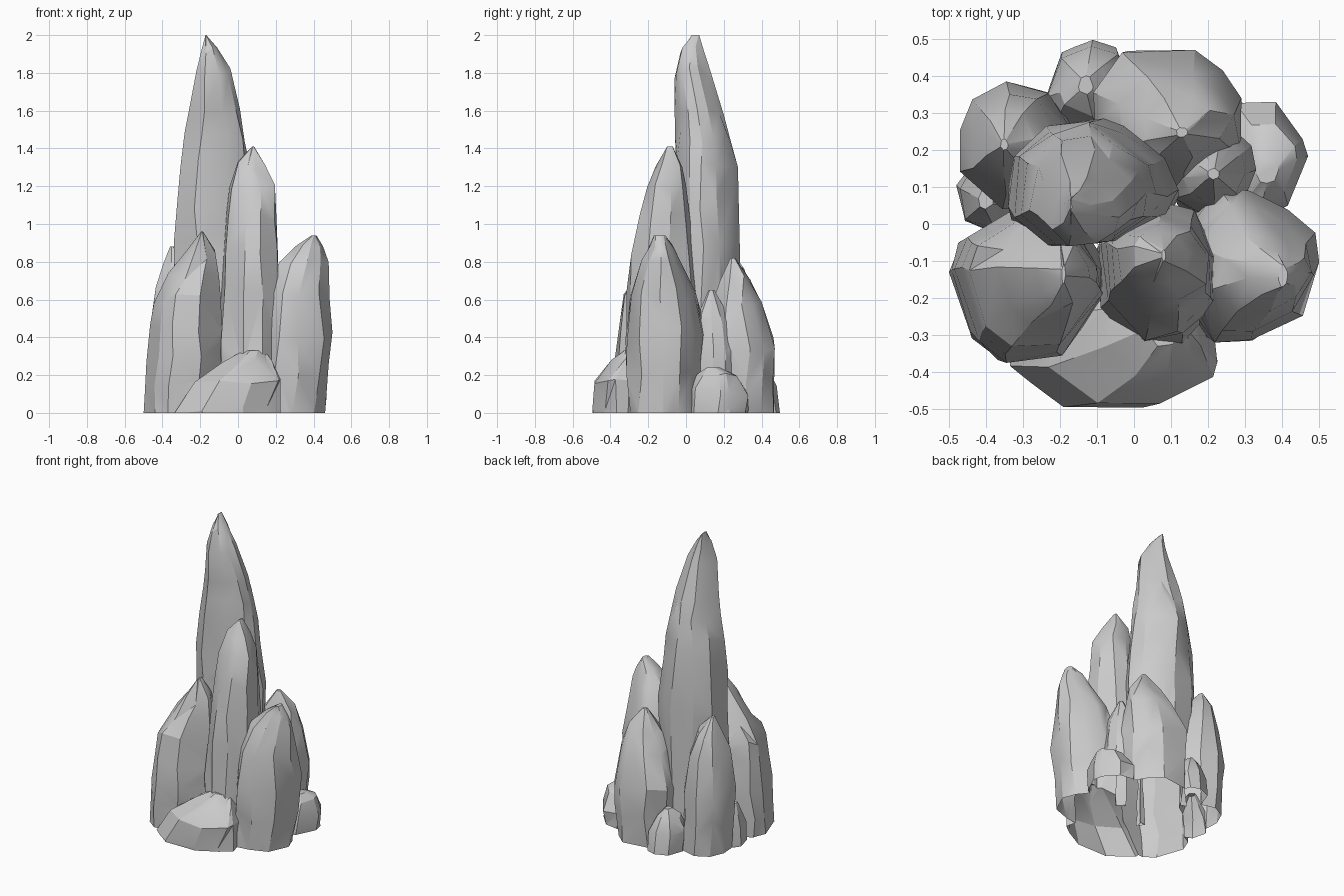
import bpy, bmesh, math, random

parts = []


def rock(name, rows, sides=9, seed=1, corner=0, push=0, rough=0.05):
    """Loft a closed faceted rock through rows of (z, x0, x1, y0, y1).
    push makes the outline fuller toward the corner angle (degrees)."""
    rng = random.Random(seed)
    step = 2 * math.pi / sides
    base = [(k + rng.uniform(-0.28, 0.28)) * step + seed for k in range(sides)]
    radii = [rng.uniform(0.97, 1.06) * (1 + push * math.cos(a - math.radians(corner)) ** 3) for a in base]
    # root the rock below ground; the root is trimmed off later
    rows = [(-0.1 - 0.003 * len(parts),) + rows[0][1:]] + rows
    # halve the long spans for extra facets
    full = [rows[0]]
    for p, q in zip(rows, rows[1:]):
        if q[0] - p[0] > 0.25:
            full.append(tuple((u + v) / 2 for u, v in zip(p, q)))
        full.append(q)
    verts, faces = [], []
    for i, (z, x0, x1, y0, y1) in enumerate(full):
        pts = []
        for a, r in zip(base, radii):
            r *= 1 + rng.uniform(-rough, rough)
            a += rng.uniform(-rough, rough) * 1.5
            pts.append((r * math.cos(a), r * math.sin(a)))
        # fit the ragged polygon exactly into the row's bounds
        lx, hx = min(p[0] for p in pts), max(p[0] for p in pts)
        ly, hy = min(p[1] for p in pts), max(p[1] for p in pts)
        inner = 0 < i < len(full) - 1
        gap = min(full[i + 1][0] - z, z - full[i - 1][0]) if inner else 0
        for px, py in pts:
            verts.append((x0 + (px - lx) / (hx - lx) * (x1 - x0),
                          y0 + (py - ly) / (hy - ly) * (y1 - y0),
                          z + rng.uniform(-0.25, 0.25) * gap))
    last = len(full) - 1
    for i in range(last):
        for k in range(sides):
            n = (k + 1) % sides
            a, b = i * sides + k, i * sides + n
            c, d = b + sides, a + sides
            # alternate the diagonals for chipped facets
            faces += [(a, b, c), (a, c, d)] if rng.random() < 0.5 else [(a, b, d), (b, c, d)]
    faces.append([last * sides + k for k in range(sides)])
    faces.append(list(range(sides))[::-1])
    mesh = bpy.data.meshes.new(name)
    mesh.from_pydata(verts, [], faces)
    obj = bpy.data.objects.new(name, mesh)
    bpy.context.collection.objects.link(obj)
    parts.append(obj)


# Tall spires
rock("main_spire", [
    (0.00, -0.33, 0.12, -0.06, 0.28),
    (0.90, -0.34, 0.12, -0.06, 0.285),
    (1.32, -0.305, 0.06, -0.055, 0.275),
    (1.60, -0.26, 0.01, -0.06, 0.20),
    (1.80, -0.22, -0.04, -0.06, 0.125),
    (1.92, -0.19, -0.11, -0.03, 0.09),
    (2.00, -0.172, -0.168, 0.03, 0.07)], 10, 3, 225, 0.36)
rock("second_spire", [
    (0.00, -0.10, 0.22, -0.33, 0.06),
    (0.60, -0.09, 0.22, -0.315, 0.06),
    (0.85, -0.075, 0.21, -0.29, 0.04),
    (1.20, -0.045, 0.195, -0.205, 0.0),
    (1.31, 0.0, 0.145, -0.16, -0.02),
    (1.41, 0.075, 0.085, -0.10, -0.07)], 9, 5)

# Medium spires around them
rock("left_front_spire", [
    (0.00, -0.50, -0.08, -0.36, 0.05),
    (0.30, -0.485, -0.08, -0.375, 0.07),
    (0.60, -0.445, -0.09, -0.33, 0.04),
    (0.72, -0.37, -0.10, -0.27, 0.0),
    (0.84, -0.27, -0.12, -0.22, -0.04),
    (0.96, -0.195, -0.185, -0.16, -0.11)], 9, 8, rough=0.035)
rock("right_front_spire", [
    (0.00, 0.11, 0.46, -0.31, 0.09),
    (0.42, 0.11, 0.50, -0.32, 0.10),
    (0.62, 0.15, 0.485, -0.29, 0.05),
    (0.80, 0.22, 0.48, -0.235, -0.03),
    (0.88, 0.31, 0.45, -0.19, -0.07),
    (0.94, 0.39, 0.415, -0.17, -0.11)], 10, 11, 230, 0.28)
rock("right_back_spire", [
    (0.00, -0.10, 0.27, 0.10, 0.465),
    (0.36, -0.11, 0.29, 0.09, 0.47),
    (0.58, -0.04, 0.27, 0.14, 0.40),
    (0.70, 0.03, 0.23, 0.18, 0.34),
    (0.82, 0.115, 0.145, 0.235, 0.26)], 9, 14, 225, 0.22)
rock("left_back_spire", [
    (0.00, -0.45, -0.15, 0.05, 0.38),
    (0.40, -0.47, -0.16, 0.04, 0.385),
    (0.63, -0.435, -0.20, 0.08, 0.35),
    (0.78, -0.40, -0.26, 0.14, 0.31),
    (0.88, -0.36, -0.34, 0.20, 0.23)], 9, 17)
rock("right_middle_spire", [
    (0.00, 0.09, 0.32, 0.0, 0.28),
    (0.33, 0.09, 0.33, 0.01, 0.28),
    (0.50, 0.13, 0.30, 0.05, 0.24),
    (0.65, 0.20, 0.23, 0.12, 0.15)], 9, 20)

# Low boulders at the foot
rock("front_boulder", [
    (0.00, -0.34, 0.225, -0.495, -0.13),
    (0.16, -0.23, 0.225, -0.485, -0.13),
    (0.27, -0.08, 0.18, -0.41, -0.17),
    (0.33, 0.03, 0.14, -0.33, -0.20)], 10, 23, 225, 0.24)
rock("back_boulder", [
    (0.00, -0.23, 0.0, 0.26, 0.50),
    (0.12, -0.235, 0.0, 0.25, 0.48),
    (0.22, -0.20, -0.05, 0.29, 0.44),
    (0.27, -0.15, -0.11, 0.35, 0.40)], 8, 26)
rock("left_boulder", [
    (0.00, -0.48, -0.28, -0.02, 0.18),
    (0.14, -0.47, -0.29, -0.01, 0.17),
    (0.26, -0.42, -0.38, 0.04, 0.09)], 7, 29)
rock("right_boulder", [
    (0.00, 0.20, 0.46, 0.0, 0.33),
    (0.11, 0.20, 0.47, 0.01, 0.33),
    (0.20, 0.27, 0.44, 0.06, 0.27),
    (0.24, 0.33, 0.39, 0.11, 0.18)], 9, 32)

# Fuse every rock into one outer shell
cluster = parts[0]
for other in parts[1:]:
    mod = cluster.modifiers.new("fuse", 'BOOLEAN')
    mod.operation, mod.solver, mod.object = 'UNION', 'EXACT', other
bpy.context.view_layer.update()
shell = bpy.data.meshes.new_from_object(cluster.evaluated_get(bpy.context.evaluated_depsgraph_get()))
cluster.modifiers.clear()
cluster.data = shell
for other in parts[1:]:
    bpy.data.objects.remove(other)
cluster.name = "rock_cluster"

# Trim the roots at ground level, leaving the underside open
bm = bmesh.new()
bm.from_mesh(shell)
bmesh.ops.bisect_plane(bm, geom=bm.verts[:] + bm.edges[:] + bm.faces[:], dist=1e-5,
                       plane_co=(0, 0, 0), plane_no=(0, 0, 1), clear_inner=True)
bm.to_mesh(shell)
bm.free()
bpy.context.view_layer.objects.active = cluster
cluster.select_set(True)
bpy.ops.object.shade_smooth_by_angle(angle=math.radians(26))
